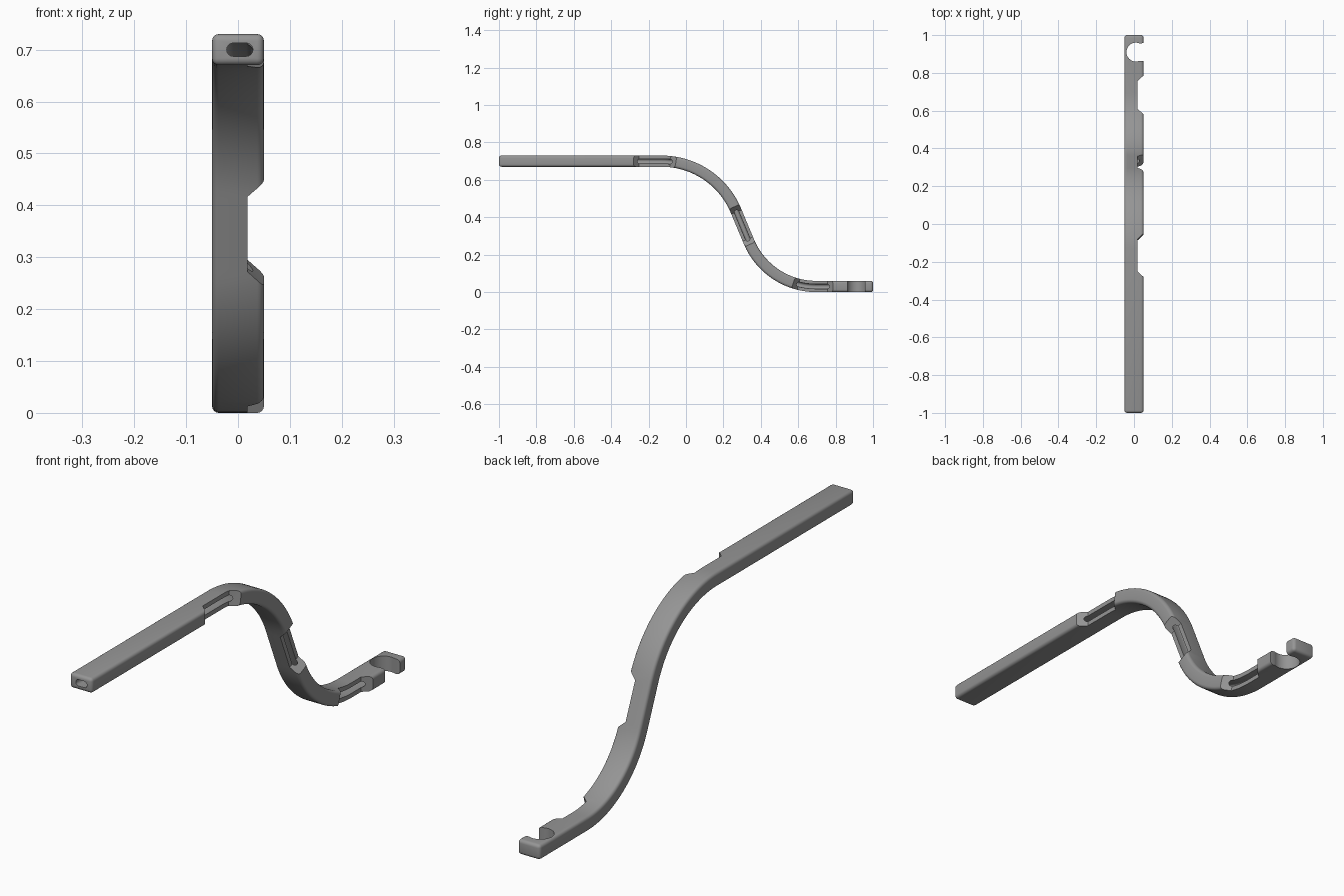
import bpy, bmesh, math
from mathutils import Vector

if "Cube" in bpy.data.objects:
    bpy.data.objects.remove(bpy.data.objects["Cube"])

# Path: straight, arc down, straight slope, arc back, straight
A = math.radians(67.3)
SEGMENTS = [(0.87, 0), (0.43 * A, -1 / 0.43), (0.1804, 0), (0.39 * A, 1 / 0.39), (0.304, 0)]
LENGTH = sum(l for l, k in SEGMENTS)
W, H = 0.05, 0.03          # half width and half height of the bar


def path_point(s):
    """Position (y, z) and direction angle at arc length s."""
    y, z, a = -1.0, 0.70, 0.0
    for i, (length, k) in enumerate(SEGMENTS):
        d = s if i == len(SEGMENTS) - 1 else min(s, length)
        if k:
            b = a + k * d
            y += (math.sin(b) - math.sin(a)) / k
            z += (math.cos(a) - math.cos(b)) / k
            a = b
        else:
            y += d * math.cos(a)
            z += d * math.sin(a)
        s -= d
        if s <= 1e-9:
            break
    return y, z, a


def add_object(name, bm):
    bmesh.ops.recalc_face_normals(bm, faces=bm.faces)
    mesh = bpy.data.meshes.new(name)
    bm.to_mesh(mesh)
    bm.free()
    ob = bpy.data.objects.new(name, mesh)
    bpy.context.collection.objects.link(ob)
    return ob


def prism(name, points, axis, lo, hi):
    """Extrude a 2D outline along axis: 'z' takes (x, s), 's' takes (x, h)."""
    bm = bmesh.new()
    place = (lambda p, d: (p[0], p[1], d)) if axis == 'z' else (lambda p, d: (p[0], d, p[1]))
    a = [bm.verts.new(place(p, lo)) for p in points]
    b = [bm.verts.new(place(p, hi)) for p in points]
    bm.faces.new(a)
    bm.faces.new(b[::-1])
    for i in range(len(a)):
        j = (i + 1) % len(a)
        bm.faces.new((a[i], b[i], b[j], a[j]))
    return add_object(name, bm)


def circle(cx, cy, r, n, start=0.0, sweep=2 * math.pi):
    return [(cx + r * math.cos(start + sweep * i / n), cy + r * math.sin(start + sweep * i / n))
            for i in range(n)]


# Straight bar with rounded edges, bent later
bm = bmesh.new()
bmesh.ops.create_cube(bm, size=1)
for v in bm.verts:
    v.co = Vector((v.co.x * 2 * W, (v.co.y + 0.5) * LENGTH, v.co.z * 2 * H))
bmesh.ops.bevel(bm, geom=bm.edges[:], offset=0.013, segments=4, profile=0.5, affect='EDGES')
bar = add_object("curved_bar", bm)

# Side notches with sloped ends
cutters = []
for i, (c, outer, inner) in enumerate([(0.833, 0.113, 0.083), (1.462, 0.109, 0.078), (1.996, 0.107, 0.078)]):
    extra = (outer - inner) / 0.032 * 0.02
    pts = [(0.018, c - inner), (0.07, c - outer - extra), (0.07, c + outer + extra), (0.018, c + inner)]
    cutters.append(prism(f"notch_cutter_{i}", pts, 'z', -0.1, 0.1))

# Inner channel, open at the front end
r = 0.0128
slot = [(0.016 + r * math.cos(t), r * math.sin(t)) for t in [math.pi * (i / 8 - 0.5) for i in range(9)]]
slot += [(-0.009 - x + 0.016, -y) for x, y in slot]
cutters.append(prism("channel_cutter", slot, 's', -0.1, 2.12))

# Round clip opening near the back end
clip = LENGTH - 0.09
cutters.append(prism("clip_hole_cutter", circle(0.01, clip, 0.05, 40), 'z', -0.1, 0.1))
cutters.append(prism("clip_mouth_cutter", [(0.027, clip - 0.0465), (0.08, clip - 0.0475),
                                           (0.08, clip + 0.0475), (0.027, clip + 0.0465)], 'z', -0.1, 0.1))

bpy.context.view_layer.objects.active = bar
for c in cutters:
    c.hide_render = True
    mod = bar.modifiers.new("cut", 'BOOLEAN')
    mod.operation = 'DIFFERENCE'
    mod.solver = 'EXACT'
    mod.object = c
    bpy.ops.object.modifier_apply(modifier=mod.name)
for c in cutters:
    bpy.data.objects.remove(c)

# Slice across the bar, then bend it along the path
bm = bmesh.new()
bm.from_mesh(bar.data)
start, end, steps = 0.87, LENGTH - 0.304, 64
for i in range(steps + 1):
    s = start + (end - start) * i / steps
    bmesh.ops.bisect_plane(bm, geom=bm.verts[:] + bm.edges[:] + bm.faces[:], dist=1e-5,
                           plane_co=(0, s, 0), plane_no=(0, 1, 0))
bmesh.ops.triangulate(bm, faces=[f for f in bm.faces if len(f.verts) > 4])
for v in bm.verts:
    y, z, a = path_point(v.co.y)
    h = v.co.z
    v.co = Vector((v.co.x, y - h * math.sin(a), z + h * math.cos(a)))
low = min(v.co.z for v in bm.verts)
for v in bm.verts:
    v.co.z -= low
bm.to_mesh(bar.data)
bm.free()

# Colour and shading
grey = bpy.data.materials.new("mid grey")
grey.diffuse_color = (0.3, 0.3, 0.3, 1)
grey.use_nodes = True
grey.node_tree.nodes["Principled BSDF"].inputs["Base Color"].default_value = grey.diffuse_color
bar.data.materials.clear()
bar.data.materials.append(grey)
for p in bar.data.polygons:
    p.material_index = 0
bpy.ops.object.select_all(action='DESELECT')
bar.select_set(True)
bpy.ops.object.shade_smooth_by_angle(angle=math.radians(30))
